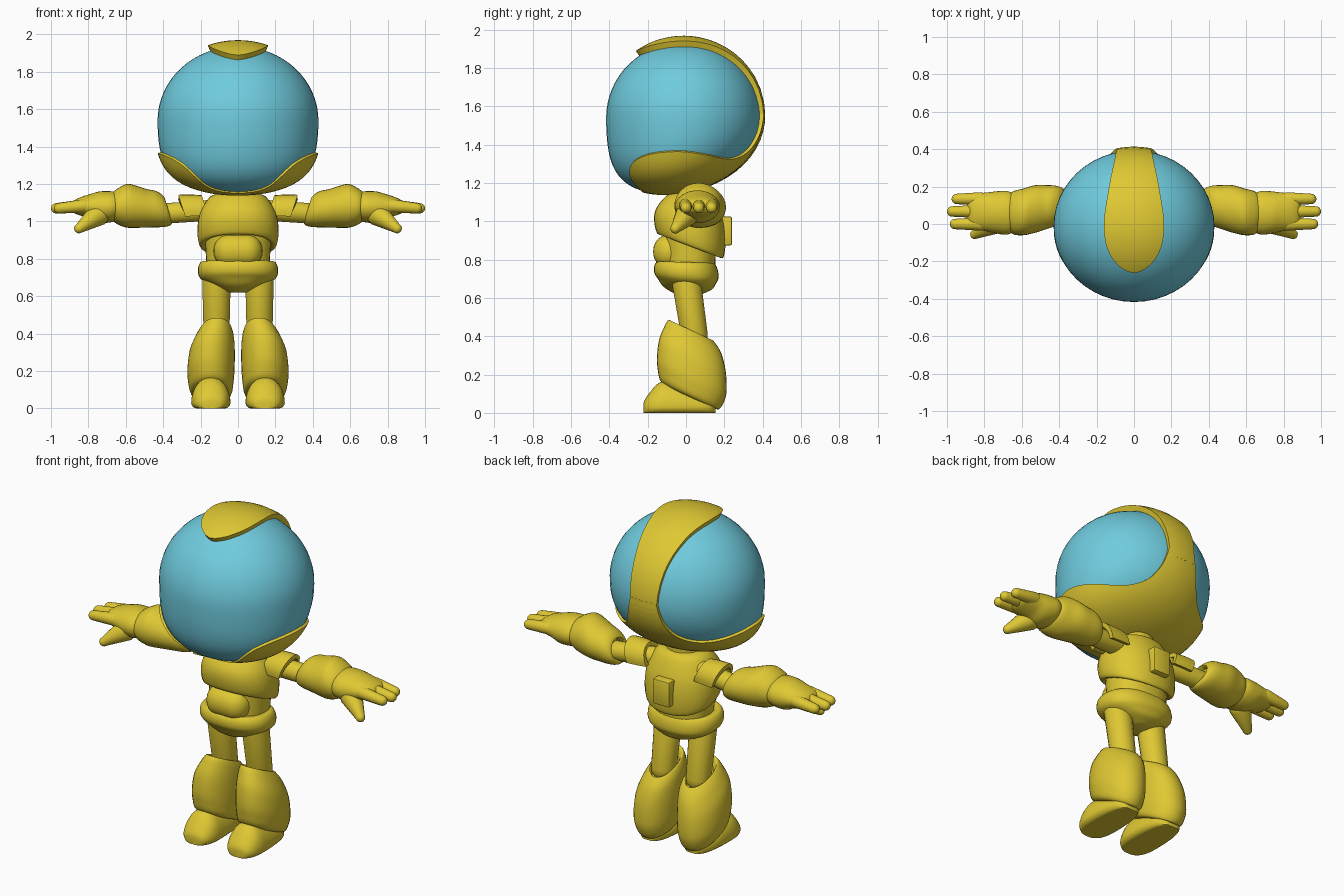
import bpy, bmesh, math
from mathutils import Vector

if "Cube" in bpy.data.objects:
    bpy.data.objects.remove(bpy.data.objects["Cube"])


def material(name, col):
    m = bpy.data.materials.new(name)
    m.diffuse_color = (*col, 1)
    m.use_nodes = True
    m.node_tree.nodes["Principled BSDF"].inputs["Base Color"].default_value = m.diffuse_color
    return m


YELLOW = material("suit yellow", (0.74, 0.58, 0.033))
BLUE = material("visor blue", (0.16, 0.60, 0.73))
TAU = 2 * math.pi


def dense(rows, n=4):
    """Catmull-Rom interpolation between rows of numbers."""
    out = []
    for i in range(len(rows) - 1):
        p0, p1 = rows[max(i - 1, 0)], rows[i]
        p2, p3 = rows[i + 1], rows[min(i + 2, len(rows) - 1)]
        for k in range(n):
            t = k / n
            out.append([0.5 * (2 * b + (c - a) * t + (2 * a - 5 * b + 4 * c - d) * t * t
                               + (3 * b - a - 3 * c + d) * t ** 3)
                        for a, b, c, d in zip(p0, p1, p2, p3)])
    return out + [list(rows[-1])]


def finish(name, bm, mat=YELLOW, mirror=False):
    bmesh.ops.remove_doubles(bm, verts=bm.verts, dist=0.0004)
    bmesh.ops.recalc_face_normals(bm, faces=bm.faces)
    me = bpy.data.meshes.new(name)
    bm.to_mesh(me)
    bm.free()
    me.materials.append(mat)
    ob = bpy.data.objects.new(name, me)
    bpy.context.collection.objects.link(ob)
    if mirror:
        ob.modifiers.new("mirror", 'MIRROR').use_mirror_merge = False
    return ob


def loft(name, rings, mirror=False, caps=True):
    """Skin closed rings of equal point count."""
    bm = bmesh.new()
    vs = [[bm.verts.new(p) for p in r] for r in rings]
    n = len(vs[0])
    for a, b in zip(vs, vs[1:]):
        for i in range(n):
            j = (i + 1) % n
            bm.faces.new((a[i], a[j], b[j], b[i]))
    if caps:
        bm.faces.new(vs[0])
        bm.faces.new(vs[-1])
    return finish(name, bm, mirror=mirror)


def oval(n=32, p=2.0):
    """Unit superellipse points."""
    for i in range(n):
        c, s = math.cos(TAU * i / n), math.sin(TAU * i / n)
        yield (math.copysign(abs(c) ** (2 / p), c), math.copysign(abs(s) ** (2 / p), s))


def upright(name, rows, mirror=False, p=2.0):
    """Rows: z, centre x, centre y, radius x, radius y, tilt along y."""
    loft(name, [[(xc + rx * c, yc + ry * s, z + tilt * ry * s) for c, s in oval(p=p)]
                for z, xc, yc, rx, ry, tilt in dense(rows)], mirror)


def sideways(name, rows):
    """Rows: x, centre y, centre z, radius y, radius z, lean of the top outwards."""
    loft(name, [[(x + lean * rz * s, yc + ry * c, zc + rz * s) for c, s in oval()]
                for x, yc, zc, ry, rz, lean in dense(rows)], True)


def limb(name, a, b, ra, rb):
    """Tapered capsule."""
    a, b = Vector(a), Vector(b)
    d = (b - a).normalized()
    u = d.orthogonal().normalized()
    v = d.cross(u)
    steps = [math.radians(k) for k in (0, 20, 40, 60, 75, 88)]
    prof = [(a - d * ra * math.sin(t), ra * math.cos(t)) for t in reversed(steps)]
    prof += [(b + d * rb * math.sin(t), rb * math.cos(t)) for t in steps]
    loft(name, [[o + (u * c + v * s) * r for c, s in oval(20)] for o, r in prof], True)


def soft_box(name, centre, size, bevel, segs):
    bm = bmesh.new()
    bmesh.ops.create_cube(bm, size=1)
    for v in bm.verts:
        v.co = Vector(centre) + Vector([c * s for c, s in zip(v.co, size)])
    bmesh.ops.bevel(bm, geom=bm.edges[:], offset=bevel, segments=segs, profile=0.5, affect='EDGES')
    return finish(name, bm)


# head: an ellipsoid with full, forward-drooping cheeks
def head(ux, uy, uz, f=1.0):
    low = uz * uz if uz < 0 else 0
    return (0.43 * f * ux * (1 + 0.36 * low), -0.012 + 0.405 * f * uy * (1 + 0.13 * low) - 0.1 * low,
            1.54 + 0.396 * f * uz)


bm = bmesh.new()
bmesh.ops.create_uvsphere(bm, u_segments=48, v_segments=32, radius=1)
for v in bm.verts:
    v.co = head(*v.co)
finish("visor_dome", bm, BLUE)


def shell_ring(units):
    """Outer layer standing proud of the dome plus a hidden inner layer."""
    return ([head(*u, 1.05 + 0.033 * u[2]) for u in units]
            + [head(*u, 0.975) for u in reversed(units)])


# helmet crest: elevation from the back over the top, half width
crest = []
for el, w in dense([(-4, .085), (30, .10), (60, .13), (85, .155), (100, .15), (110, .128),
                    (118, .09), (123, .045), (125, .004)]):
    e, units = math.radians(el), []
    for k in range(13):
        ux = (k / 6 - 1) * w / 0.45
        r = math.sqrt(1 - ux * ux)
        units.append((ux, r * math.cos(e), r * math.sin(e)))
    crest.append(shell_ring(units))
loft("helmet_crest", crest)

# helmet bowl: angle from the back, elevation of the rim
half = dense([(0, 4), (10, 4), (12.5, -3), (16, -14), (23, -25), (35, -31), (50, -31.5), (70, -28),
              (90, -25.5), (110, -27), (124, -31), (134, -38), (140, -50), (143, -64), (155, -72), (180, -75)])
bowl = []
for az, el in [(-a, e) for a, e in reversed(half[1:])] + half:
    a, units = math.radians(az), []
    for k in range(15):
        e = math.radians(el + (-89.9 - el) * k / 14)
        units.append((math.sin(a) * math.cos(e), math.cos(a) * math.cos(e), math.sin(e)))
    bowl.append(shell_ring(units))
loft("helmet_bowl", bowl, caps=False)

# torso
upright("neck", [(1.08, 0, .02, .11, .10, 0), (1.14, 0, .02, .10, .09, 0), (1.19, 0, .02, .10, .09, 0)])
upright("jacket", [(.885, 0, .02, .16, .135, -.38), (.87, 0, .02, .195, .165, -.38),
                   (.895, 0, .02, .212, .18, -.38), (.96, 0, .02, .217, .187, -.3),
                   (1.03, 0, .02, .207, .178, -.18), (1.09, 0, .02, .18, .152, -.08),
                   (1.135, 0, .02, .145, .12, 0), (1.15, 0, .02, .10, .085, 0)], p=2.2)
upright("waist", [(.72, 0, .02, .165, .13, 0), (.82, 0, .02, .172, .135, 0), (.96, 0, .02, .18, .14, 0)], p=2.3)
soft_box("belly_pad", (0, -.08, .842), (.26, .182, .18), .085, 7)
soft_box("back_pack", (0, .20, .95), (.11, .08, .15), .008, 2)
upright("belt", [(.785, 0, 0, .16, .125, 0), (.785, 0, 0, .195, .15, -.04), (.755, 0, 0, .213, .166, -.06),
                 (.715, 0, .002, .212, .167, -.08), (.685, 0, .005, .19, .15, -.08),
                 (.65, 0, .01, .125, .125, -.05), (.62, 0, .015, .05, .07, 0)], p=2.3)

# arms
limb("upper_arm", (.14, .06, 1.06), (.42, .09, 1.04), .056, .055)
pad = []
for x, r, z in [(.165, .085, 1.055), (.21, .09, 1.053), (.25, .092, 1.052), (.29, .092, 1.05)]:
    arc = [math.radians(-15 + 15 * k) for k in range(15)]
    pad.append([(x + .03 * math.sin(t), .07 + q * math.cos(t), z + q * math.sin(t))
                for q, ts in ((r, arc), (r - .025, arc[::-1])) for t in ts])
loft("shoulder_pad", pad, True)
sideways("forearm_sleeve", [(.40, .10, 1.06, .05, .05, .3), (.372, .10, 1.06, .07, .062, .3),
                            (.385, .10, 1.063, .092, .083, .3), (.42, .097, 1.067, .108, .097, .25),
                            (.47, .09, 1.07, .118, .102, .15), (.53, .08, 1.077, .127, .111, .05),
                            (.59, .065, 1.083, .125, .117, 0), (.64, .06, 1.08, .117, .098, 0),
                            (.665, .06, 1.08, .10, .08, 0)])
sideways("hand", [(.64, .06, 1.08, .10, .075, 0), (.68, .06, 1.078, .117, .083, 0), (.74, .062, 1.076, .112, .084, 0),
                  (.79, .065, 1.08, .103, .066, 0), (.84, .067, 1.08, .097, .05, 0),
                  (.875, .067, 1.078, .088, .034, 0), (.89, .067, 1.076, .06, .015, 0)])
for i, (y, tip) in enumerate([(0.0, .985), (.067, 1.0), (.134, .975)]):
    limb(f"finger_{i + 1}", (.82, y, 1.083), (tip - .028, y, 1.07), .036, .028)
limb("thumb", (.75, .005, 1.035), (.85, -.055, .962), .062, .026)

# legs
limb("thigh", (.115, 0, .70), (.115, .045, .40), .077, .07)
upright("boot", [(.085, .14, .03, .05, .08, -.48), (.078, .14, .03, .09, .13, -.45),
                 (.098, .143, .022, .112, .157, -.46), (.14, .145, .026, .121, .173, -.47),
                 (.20, .145, .03, .126, .182, -.47), (.30, .138, .033, .121, .174, -.46),
                 (.38, .123, .035, .101, .149, -.46), (.425, .115, .028, .08, .122, -.47),
                 (.428, .115, .028, .07, .106, -.47), (.40, .115, .03, .06, .09, -.5)], True, 2.1)
# foot: y, half width, top height
foot = []
for y, w, top in dense([(-.222, .025, .05), (-.214, .058, .07), (-.19, .083, .105), (-.15, .099, .15),
                        (-.10, .105, .168), (0, .102, .14), (.08, .09, .10), (.13, .07, .08), (.155, .04, .06)]):
    foot.append([(.145 + w * c, y, max(0, .03 + (top - .03) * s if s > 0 else .03 + .05 * s))
                 for c, s in oval()])
loft("foot", foot, True)

# smooth shading with crisp rims
for ob in bpy.context.scene.objects:
    ob.select_set(True)
    bpy.context.view_layer.objects.active = ob
bpy.ops.object.shade_smooth_by_angle(angle=math.radians(42))
